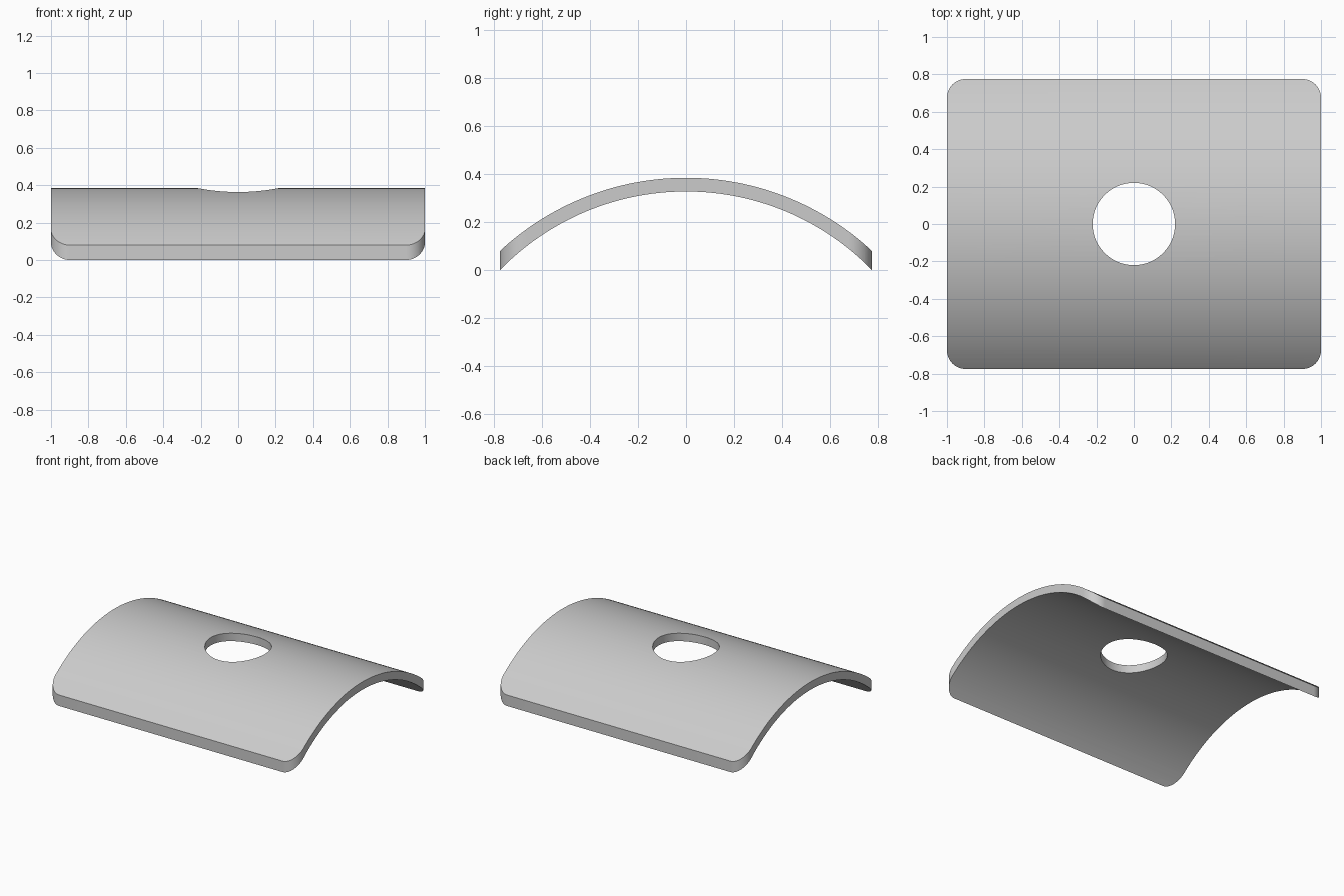
import bpy, bmesh
from math import sin, cos, pi, asin

if "Cube" in bpy.data.objects:
    bpy.data.objects.remove(bpy.data.objects["Cube"])

HALF_X, HALF_Y = 1.0, 0.775
R_OUT, R_IN, AXIS_Z = 1.137, 1.08, -0.752
CORNER, HOLE = 0.1, 0.22

grey = bpy.data.materials.new("light grey")
grey.use_nodes = True
colour = (0.6, 0.6, 0.6, 1)
grey.diffuse_color = colour
grey.node_tree.nodes["Principled BSDF"].inputs["Base Color"].default_value = colour


def extrude_profile(name, points, offset):
    """Closed solid made by extruding one outline along an offset."""
    bm = bmesh.new()
    face = bm.faces.new([bm.verts.new(p) for p in points])
    out = bmesh.ops.extrude_face_region(bm, geom=[face])["geom"]
    moved = [v for v in out if isinstance(v, bmesh.types.BMVert)]
    bmesh.ops.translate(bm, verts=moved, vec=offset)
    bmesh.ops.recalc_face_normals(bm, faces=bm.faces)
    mesh = bpy.data.meshes.new(name)
    bm.to_mesh(mesh)
    bm.free()
    mesh.materials.append(grey)
    obj = bpy.data.objects.new(name, mesh)
    bpy.context.collection.objects.link(obj)
    return obj


def arc(radius, start, end, steps):
    return [(radius * cos(a), radius * sin(a)) for a in
            (start + (end - start) * i / steps for i in range(steps + 1))]


# Arched shell, a little oversized so the outline can trim it
spread = asin((HALF_Y + 0.1) / R_IN)
section = (arc(R_OUT, pi / 2 - spread, pi / 2 + spread, 72)
           + arc(R_IN, pi / 2 + spread, pi / 2 - spread, 72))
plate = extrude_profile("curved_plate",
                        [(-1.1, y, z + AXIS_Z) for y, z in section], (2.2, 0, 0))

# Rounded rectangular outline
outline = []
for i, (sx, sy) in enumerate([(1, 1), (-1, 1), (-1, -1), (1, -1)]):
    outline += [(sx * (HALF_X - CORNER) + x, sy * (HALF_Y - CORNER) + y, -0.5)
                for x, y in arc(CORNER, i * pi / 2, (i + 1) * pi / 2, 16)]
trim = extrude_profile("outline_cutter", outline, (0, 0, 1.5))

# Round centre hole
circle = [(x, y, -0.6) for x, y in arc(HOLE, 0, 2 * pi, 96)[:-1]]
drill = extrude_profile("hole_cutter", circle, (0, 0, 1.7))

# Cut the plate, then shade it smooth with crisp rims
bpy.ops.object.select_all(action='DESELECT')
bpy.context.view_layer.objects.active = plate
plate.select_set(True)
for cutter, operation in ((trim, 'INTERSECT'), (drill, 'DIFFERENCE')):
    mod = plate.modifiers.new(cutter.name, 'BOOLEAN')
    mod.operation, mod.solver, mod.object = operation, 'EXACT', cutter
    bpy.ops.object.modifier_apply(modifier=mod.name)
    bpy.data.objects.remove(cutter)
bpy.ops.object.shade_smooth_by_angle(angle=pi / 6)
